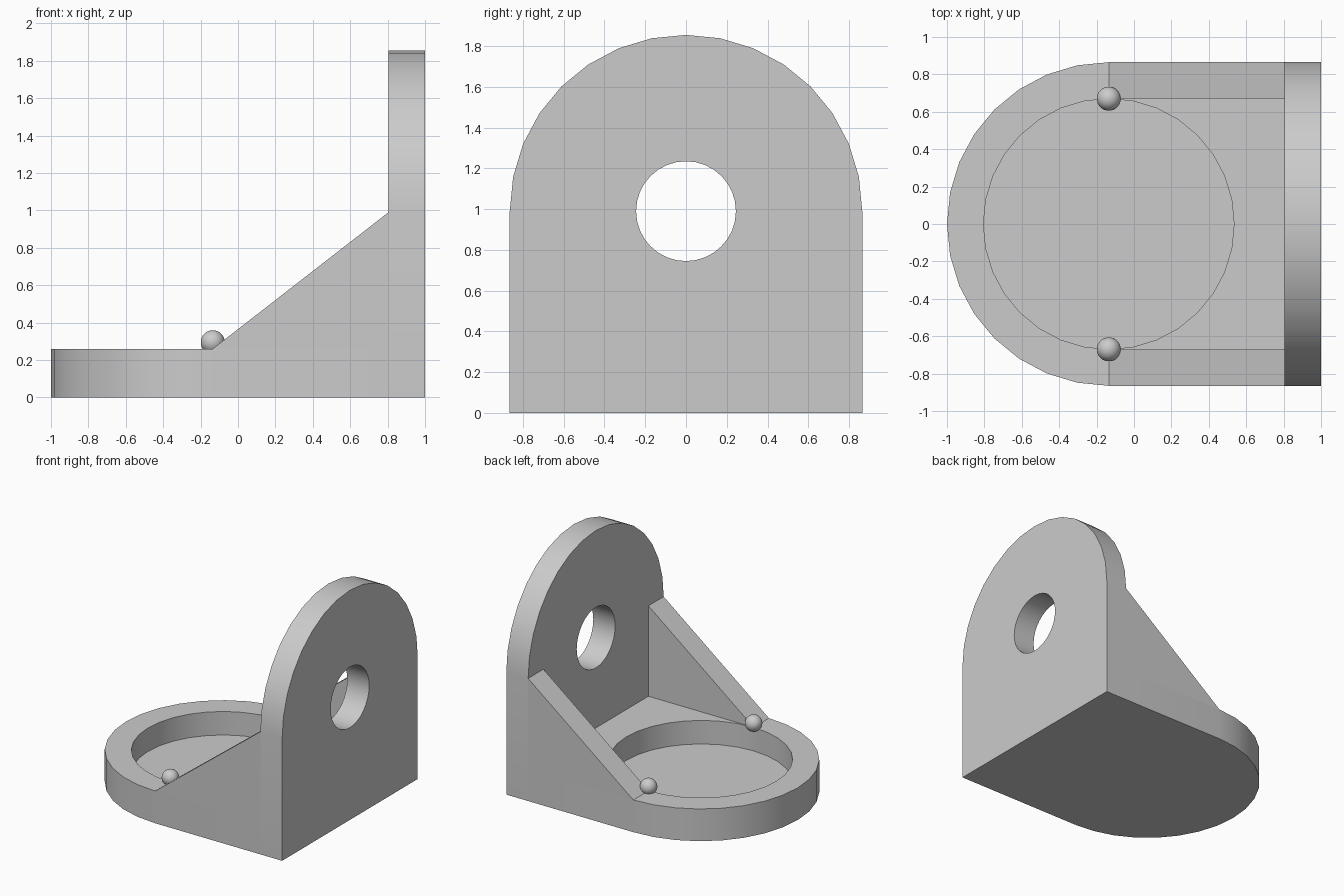
import bpy, bmesh, math
from mathutils import Vector

cube = bpy.data.objects.get("Cube")
if cube:
    bpy.data.objects.remove(cube, do_unlink=True)

grey = bpy.data.materials.new("plain_grey")
grey.use_nodes = True
colour = (0.6, 0.6, 0.6, 1)
grey.diffuse_color = colour
grey.node_tree.nodes["Principled BSDF"].inputs["Base Color"].default_value = colour

# Main dimensions
R = 0.865        # half width and radius of both rounded ends
RIM = 0.67       # pocket radius
BASE_H = 0.26
FLOOR = 0.07
CX = -0.135      # centre of the rounded base end
PLATE_X = 0.805
PLATE_Z = 0.99   # centre of the rounded plate end


def finish(bm, name):
    bmesh.ops.recalc_face_normals(bm, faces=bm.faces[:])
    mesh = bpy.data.meshes.new(name)
    bm.to_mesh(mesh)
    bm.free()
    mesh.materials.append(grey)
    obj = bpy.data.objects.new(name, mesh)
    bpy.context.collection.objects.link(obj)
    return obj


def prism(name, points, sweep):
    """Extrude a flat outline along a vector."""
    bm = bmesh.new()
    face = bm.faces.new([bm.verts.new(p) for p in points])
    ext = bmesh.ops.extrude_face_region(bm, geom=[face], use_keep_orig=True)
    verts = [v for v in ext["geom"] if isinstance(v, bmesh.types.BMVert)]
    bmesh.ops.translate(bm, verts=verts, vec=Vector(sweep))
    return finish(bm, name)


def arc(radius, turn, count):
    """Points around a circle, starting along the first axis."""
    return [(radius * math.cos(turn * i / count), radius * math.sin(turn * i / count))
            for i in range(count + 1)]


def activate(obj):
    bpy.ops.object.select_all(action="DESELECT")
    obj.select_set(True)
    bpy.context.view_layer.objects.active = obj


def smooth(obj):
    activate(obj)
    bpy.ops.object.shade_smooth_by_angle(angle=math.radians(30))


def cut(obj, cutter):
    cutter.hide_render = True
    mod = obj.modifiers.new("cut", "BOOLEAN")
    mod.operation = "DIFFERENCE"
    mod.solver = "EXACT"
    mod.object = cutter
    activate(obj)
    bpy.ops.object.modifier_apply(modifier=mod.name)
    bpy.data.objects.remove(cutter, do_unlink=True)


# Base slab with a rounded end and a round pocket
outline = [(CX - s, c, 0) for c, s in arc(R, math.pi, 16)]
base = prism("base", outline + [(PLATE_X, -R, 0), (PLATE_X, R, 0)], (0, 0, BASE_H))
ring = arc(RIM, math.tau, 32)[:-1]
cut(base, prism("pocket_cutter", [(CX + c, s, FLOOR) for c, s in ring], (0, 0, 1)))
smooth(base)

# Upright plate with a rounded top and a round hole
outline = [(PLATE_X, c, PLATE_Z + s) for c, s in arc(R, math.pi, 16)]
plate = prism("upright_plate", outline + [(PLATE_X, -R, 0), (PLATE_X, R, 0)],
              (1 - PLATE_X, 0, 0))
ring = arc(0.245, math.tau, 32)[:-1]
cut(plate, prism("hole_cutter", [(0.5, c, PLATE_Z + s) for c, s in ring], (1, 0, 0)))
smooth(plate)

# Sloping side gussets, and the small balls at their feet
for side, sign in (("left", 1), ("right", -1)):
    y = sign * RIM
    prism(side + "_gusset",
          [(CX, y, BASE_H), (PLATE_X, y, BASE_H), (PLATE_X, y, PLATE_Z)],
          (0, sign * (R - RIM), 0))
    bm = bmesh.new()
    bmesh.ops.create_uvsphere(bm, u_segments=32, v_segments=16, radius=0.064)
    bmesh.ops.translate(bm, verts=bm.verts[:], vec=(CX, y, 0.295))
    smooth(finish(bm, side + "_ball"))
